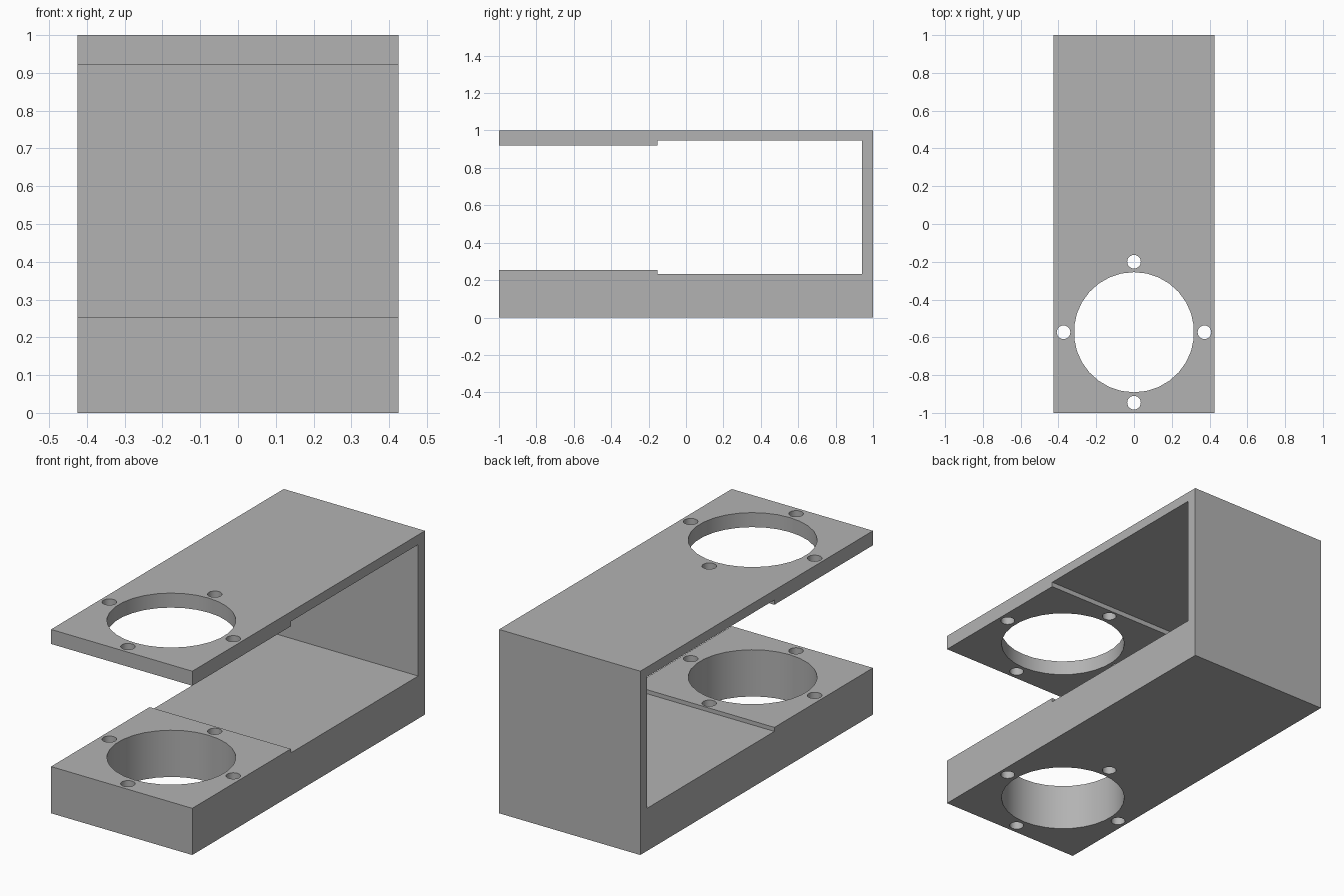
import bpy
import bmesh
from math import radians

cube = bpy.data.objects.get("Cube")
if cube:
    bpy.data.objects.remove(cube)

grey = bpy.data.materials.new("plain_grey")
grey.use_nodes = True
colour = (0.45, 0.45, 0.45, 1)
grey.diffuse_color = colour
grey.node_tree.nodes["Principled BSDF"].inputs["Base Color"].default_value = colour


def add_object(name, bm):
    bmesh.ops.recalc_face_normals(bm, faces=bm.faces)
    mesh = bpy.data.meshes.new(name)
    bm.to_mesh(mesh)
    bm.free()
    mesh.materials.append(grey)
    obj = bpy.data.objects.new(name, mesh)
    bpy.context.collection.objects.link(obj)
    return obj


# Bracket: side profile (y, z) extruded across the width
HALF_WIDTH = 0.425
STEP_Y, BACK_Y = -0.153, 0.942
profile = [(-1, 0), (1, 0), (1, 1), (-1, 1),
           (-1, 0.921), (STEP_Y, 0.921), (STEP_Y, 0.947), (BACK_Y, 0.947),
           (BACK_Y, 0.232), (STEP_Y, 0.232), (STEP_Y, 0.254), (-1, 0.254)]
bm = bmesh.new()
face = bm.faces.new([bm.verts.new((-HALF_WIDTH, y, z)) for y, z in profile])
side = bmesh.ops.extrude_face_region(bm, geom=[face])
bmesh.ops.translate(bm, vec=(2 * HALF_WIDTH, 0, 0),
                    verts=[v for v in side["geom"] if isinstance(v, bmesh.types.BMVert)])
bracket = add_object("clamp_bracket", bm)


# Holes through both arms: one large opening and four screw holes around it
def cut_hole(name, x, y, radius, sides):
    bm = bmesh.new()
    bmesh.ops.create_cone(bm, cap_ends=True, segments=sides,
                          radius1=radius, radius2=radius, depth=2)
    bmesh.ops.translate(bm, vec=(x, y, 0.5), verts=bm.verts)
    cutter = add_object(name, bm)
    cutter.hide_render = True
    mod = bracket.modifiers.new(name, "BOOLEAN")
    mod.operation = "DIFFERENCE"
    mod.solver = "EXACT"
    mod.object = cutter
    return cutter


HOLE_Y, SPACING = -0.573, 0.373
cutters = [cut_hole("large_opening_cutter", 0, HOLE_Y, 0.318, 30)]
for dx, dy in ((1, 0), (-1, 0), (0, 1), (0, -1)):
    cutters.append(cut_hole("screw_hole_cutter", dx * SPACING, HOLE_Y + dy * SPACING, 0.036, 24))

# Apply the cuts, remove the cutters and smooth the hole walls
bpy.ops.object.select_all(action="DESELECT")
bpy.context.view_layer.objects.active = bracket
bracket.select_set(True)
for mod in list(bracket.modifiers):
    bpy.ops.object.modifier_apply(modifier=mod.name)
for cutter in cutters:
    bpy.data.objects.remove(cutter)
bpy.ops.object.shade_smooth_by_angle(angle=radians(30))
